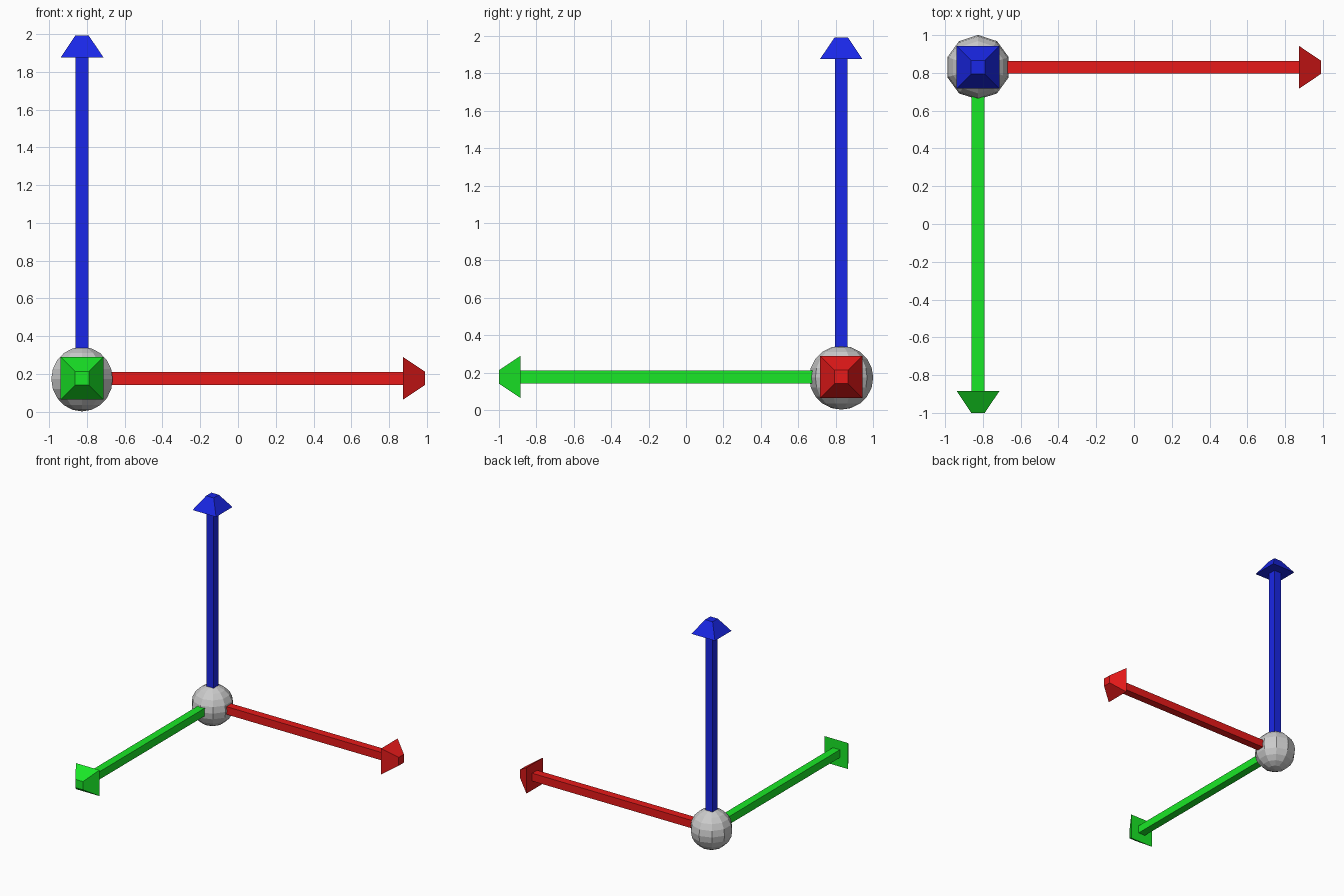
import bpy, bmesh
from math import radians
from mathutils import Matrix, Vector

if "Cube" in bpy.data.objects:
    bpy.data.objects.remove(bpy.data.objects["Cube"])

ORIGIN = Vector((-0.826, 0.83, 0.177))
SHAFT, HEAD, TIP, HEAD_LEN = 0.068, 0.226, 0.072, 0.115


def make_object(name, bm, color=None):
    bmesh.ops.recalc_face_normals(bm, faces=bm.faces)
    mesh = bpy.data.meshes.new(name)
    bm.to_mesh(mesh)
    bm.free()
    obj = bpy.data.objects.new(name, mesh)
    bpy.context.collection.objects.link(obj)
    obj.location = ORIGIN
    if color:
        mat = bpy.data.materials.new(name + "_color")
        mat.diffuse_color = color
        mat.use_nodes = True
        mat.node_tree.nodes["Principled BSDF"].inputs["Base Color"].default_value = mat.diffuse_color
        mesh.materials.append(mat)
    return obj


def frustum(name, z0, z1, width0, width1, rot, color):
    # square prism or tapered block running along local z
    bm = bmesh.new()
    rings = []
    for z, w in ((z0, width0), (z1, width1)):
        h = w / 2
        rings.append([bm.verts.new((x * h, y * h, z))
                      for x, y in ((-1, -1), (1, -1), (1, 1), (-1, 1))])
    bm.faces.new(rings[0])
    bm.faces.new(rings[1])
    for i in range(4):
        j = (i + 1) % 4
        bm.faces.new((rings[0][i], rings[0][j], rings[1][j], rings[1][i]))
    bm.transform(rot)
    return make_object(name, bm, color)


def arrow(axis, length, rot, color):
    base = length - HEAD_LEN
    frustum(axis + "_axis_shaft", 0, base, SHAFT, SHAFT, rot, color)
    frustum(axis + "_axis_arrowhead", base, length, HEAD, TIP, rot, color)


# Low-poly ball at the origin
bm = bmesh.new()
bmesh.ops.create_uvsphere(bm, u_segments=10, v_segments=10, radius=0.171)
ball = make_object("origin_ball", bm)
ball.location.z = 0.173

# Three coloured axis arrows
arrow("red", 1.815, Matrix.Rotation(radians(90), 4, 'Y'), (0.8, 0.01, 0.01, 1))
arrow("green", 1.83, Matrix.Rotation(radians(90), 4, 'X'), (0.01, 0.8, 0.02, 1))
arrow("blue", 1.815, Matrix.Identity(4), (0.01, 0.02, 0.8, 1))
